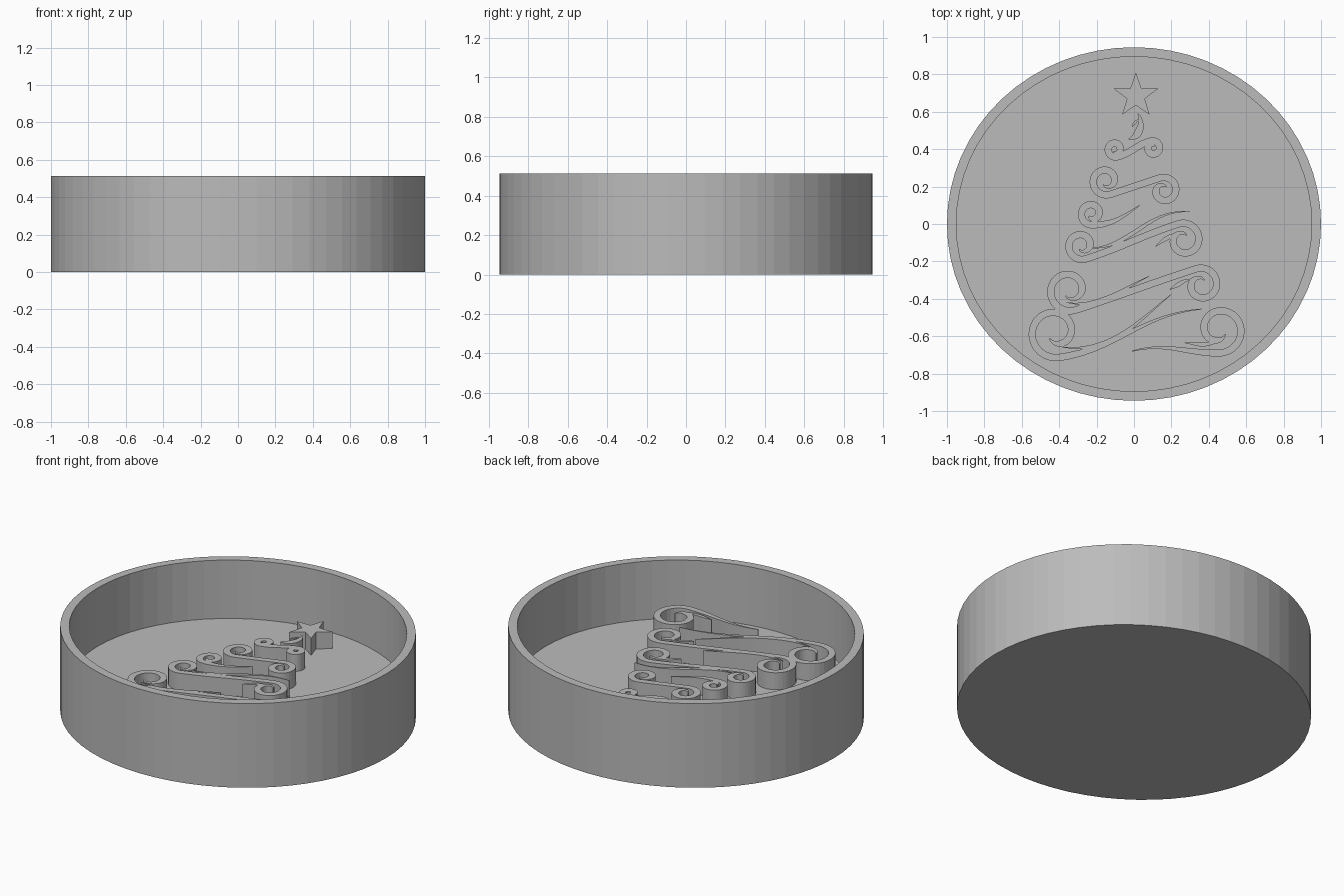
import bpy, bmesh
from math import sin, cos, pi, radians
from mathutils import Vector
from mathutils.geometry import interpolate_bezier

cube = bpy.data.objects.get("Cube")
if cube:
    bpy.data.objects.remove(cube)

RADIUS_X, RADIUS_Y, HEIGHT = 1.0, 0.945, 0.513
WALL, FLOOR, RELIEF_TOP = 0.05, 0.157, 0.26
STROKE = 0.038

grey = bpy.data.materials.new("plain_grey")
grey.use_nodes = True
grey.diffuse_color = (0.5, 0.5, 0.5, 1)
grey.node_tree.nodes["Principled BSDF"].inputs["Base Color"].default_value = grey.diffuse_color


def finish(name, bm):
    bmesh.ops.recalc_face_normals(bm, faces=bm.faces)
    mesh = bpy.data.meshes.new(name)
    bm.to_mesh(mesh)
    bm.free()
    mesh.materials.append(grey)
    obj = bpy.data.objects.new(name, mesh)
    bpy.context.collection.objects.link(obj)
    return obj


def bridge(bm, a, b):
    for i in range(len(a)):
        j = (i + 1) % len(a)
        bm.faces.new((a[i], a[j], b[j], b[i]))


# Oval dish: outer wall, rim, inner wall and raised floor
def make_dish(segments=64):
    bm = bmesh.new()
    rings = []
    for inset, z in ((0, 0), (0, HEIGHT), (WALL, HEIGHT), (WALL, FLOOR)):
        rings.append([bm.verts.new(((RADIUS_X - inset) * cos(2 * pi * i / segments),
                                    (RADIUS_Y - inset) * sin(2 * pi * i / segments), z))
                      for i in range(segments)])
    for lower, upper in zip(rings, rings[1:]):
        bridge(bm, lower, upper)
    bm.faces.new(rings[0])
    bm.faces.new(rings[-1])
    finish("dish", bm)


# Star on top of the tree
def make_star(center, radius):
    bm = bmesh.new()
    rings = []
    for z in (FLOOR, RELIEF_TOP):
        ring = []
        for i in range(10):
            r = radius * (0.4 if i % 2 else 1)
            a = pi / 2 + i * pi / 5
            ring.append(bm.verts.new((center.x + r * cos(a), center.y + r * sin(a), z)))
        rings.append(ring)
    bridge(bm, *rings)
    bm.faces.new(rings[0])
    bm.faces.new(rings[1])
    finish("star", bm)


# Spiral from the outer end inward; spin is the turning sense
def curl(center, radius, start, spin, turns=1.15, steps=36):
    points = []
    for i in range(steps + 1):
        s = i / steps
        a = radians(start) + spin * s * turns * 2 * pi
        r = radius * (1 - 0.68 * s ** 1.5)
        points.append(center + Vector((cos(a), sin(a))) * r)
    return points


def sweep(start, end, slope_a, slope_b, pull=0.4):
    reach = (end - start).length * pull
    heading = [Vector((cos(radians(s)), sin(radians(s)))) * reach for s in (slope_a, slope_b)]
    points = interpolate_bezier(start.to_3d(), (start + heading[0]).to_3d(),
                                (end - heading[1]).to_3d(), end.to_3d(), 22)
    return [p.to_2d() for p in points]


# Raised ribbon that tapers at its ends
def ribbon(name, points, width=STROKE, head=0.12, tail=0.12):
    bm = bmesh.new()
    sections = []
    last = len(points) - 1
    for i, p in enumerate(points):
        t = i / last
        taper = min(1, t / head, (1 - t) / tail)
        half = width / 2 * (0.12 + 0.88 * taper)
        along = (points[min(i + 1, last)] - points[max(i - 1, 0)]).normalized()
        side = Vector((-along.y, along.x)) * half
        a, b = p + side, p - side
        sections.append([bm.verts.new((q.x, q.y, z)) for q, z in
                         ((a, FLOOR), (b, FLOOR), (b, RELIEF_TOP), (a, RELIEF_TOP))])
    for a, b in zip(sections, sections[1:]):
        bridge(bm, a, b)
    bm.faces.new(sections[0])
    bm.faces.new(sections[-1])
    finish(name, bm)


# Garland with a curl at each end
def garland(name, left, left_r, right, right_r, slope=18):
    a = curl(Vector(left), left_r, slope - 90, -1)
    b = curl(Vector(right), right_r, slope + 90, -1)
    ribbon(name, a[::-1] + sweep(a[0], b[0], slope, slope)[1:-1] + b)


# Garland with one curl and a pointed end
def half_garland(name, center, radius, tip, slope=0, tip_slope=25, flip=False):
    a = curl(Vector(center), radius, slope - 90, -1)
    points = a[::-1] + sweep(a[0], Vector(tip), slope, tip_slope)[1:]
    if flip:
        points = [Vector((-p.x, p.y)) for p in points]
    ribbon(name, points, tail=0.35)


def swoosh(name, start, end, slope_a, slope_b, width=0.022):
    ribbon(name, sweep(Vector(start), Vector(end), slope_a, slope_b), width, 0.3, 0.5)


make_dish()
make_star(Vector((0.01, 0.685)), 0.125)

# Flame-like stroke under the star
swoosh("top_flame", (-0.03, 0.455), (0.02, 0.59), 0, 130, 0.04)
swoosh("top_flame_inner", (-0.01, 0.52), (0.035, 0.55), 60, -40, 0.015)

# Tree rows from top to bottom
garland("garland_first", (-0.1, 0.4), 0.042, (0.1, 0.405), 0.04, 15)
garland("garland_second", (-0.15, 0.23), 0.075, (0.16, 0.18), 0.07)
half_garland("garland_third", (-0.225, 0.055), 0.06, (0.03, 0.1), 0, 35)
garland("garland_fourth", (-0.28, -0.115), 0.075, (0.265, -0.085), 0.09)
garland("garland_fifth", (-0.345, -0.355), 0.11, (0.36, -0.325), 0.09)
half_garland("garland_sixth", (-0.42, -0.58), 0.135, (0.36, -0.455), 8, 5)
half_garland("garland_base", (-0.455, -0.565), 0.125, (0.01, -0.68), 0, -15, True)

# Fine strokes following the garlands
swoosh("fourth_upper_stroke", (-0.24, -0.13), (0.3, 0.065), 0, -5)
swoosh("fifth_upper_stroke", (-0.36, -0.42), (0.08, -0.28), -10, 25)
swoosh("sixth_upper_stroke", (-0.4, -0.655), (0.2, -0.375), -10, 40)
swoosh("fourth_right_stroke", (0.115, -0.12), (0.28, -0.05), 40, 0)
swoosh("fifth_right_stroke", (0.19, -0.35), (0.32, -0.295), 25, 0)
swoosh("base_right_stroke", (0.27, -0.635), (0.48, -0.6), -5, 45)
